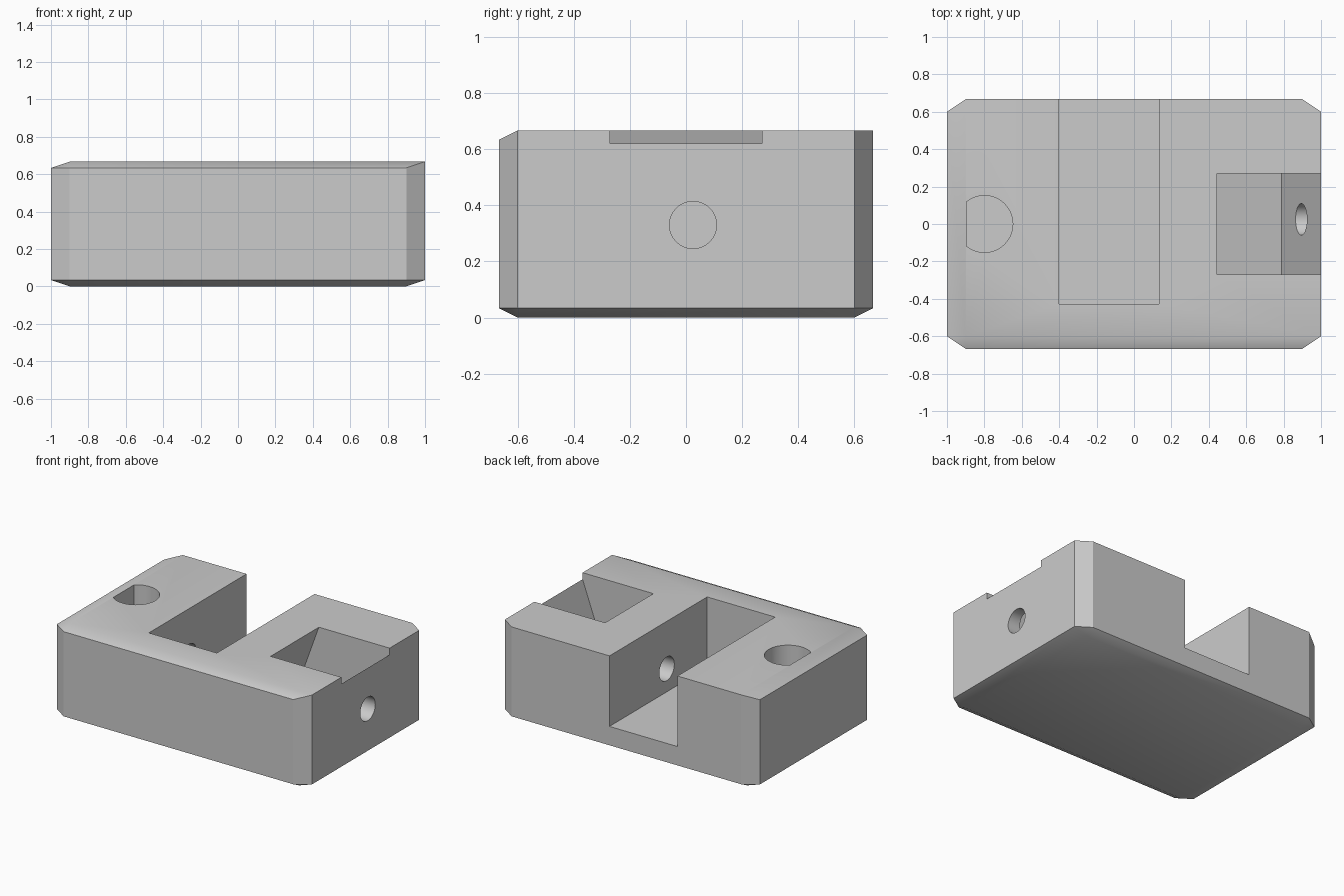
import bpy
import bmesh
from math import cos, sin, pi, radians
from mathutils import Matrix, Vector

old = bpy.data.objects.get("Cube")
if old:
    bpy.data.objects.remove(old, do_unlink=True)

W, D, H = 1.0, 0.667, 0.667      # half width, half depth, full height
FLOOR = 0.167                    # floor of the slot and the round pocket

grey = bpy.data.materials.new("plain grey")
grey.use_nodes = True
colour = (0.6, 0.6, 0.6, 1)
grey.diffuse_color = colour
grey.node_tree.nodes["Principled BSDF"].inputs["Base Color"].default_value = colour


def make_object(name, bm):
    bmesh.ops.recalc_face_normals(bm, faces=bm.faces)
    mesh = bpy.data.meshes.new(name)
    bm.to_mesh(mesh)
    bm.free()
    mesh.materials.append(grey)
    obj = bpy.data.objects.new(name, mesh)
    bpy.context.collection.objects.link(obj)
    return obj


def prism(name, points, offset):
    """Extrude a closed loop of points along an offset."""
    bm = bmesh.new()
    face = bm.faces.new([bm.verts.new(p) for p in points])
    new = bmesh.ops.extrude_face_region(bm, geom=[face], use_keep_orig=True)
    verts = [v for v in new["geom"] if isinstance(v, bmesh.types.BMVert)]
    bmesh.ops.translate(bm, verts=verts, vec=offset)
    return make_object(name, bm)


# Block: bevelled cube squashed to size; the back and left top edges stay sharp
bm = bmesh.new()
bmesh.ops.create_cube(bm, size=2)


def chamfered(edge):
    mid = (edge.verts[0].co + edge.verts[1].co) / 2
    return mid.z < 0.5 or mid.x < -0.5 or mid.y < -0.5


bmesh.ops.bevel(bm, geom=[e for e in bm.edges if chamfered(e)], offset=0.1,
                segments=1, affect='EDGES')
bmesh.ops.transform(bm, verts=bm.verts, matrix=Matrix.Translation((0, 0, H / 2))
                    @ Matrix.Diagonal((W, D, H / 2, 1)))
block = make_object("block", bm)

# Slot open to the back and top
slot = prism("slot_cutter", [(-0.4, -0.427, FLOOR), (0.133, -0.427, FLOOR),
                             (0.133, 1, FLOOR), (-0.4, 1, FLOOR)], (0, 0, 1))

# Tilted pocket behind a low lip on the left side
tilt = radians(20)
down = Vector((-sin(tilt), 0, -cos(tilt)))
across = Vector((cos(tilt), 0, -sin(tilt)))
lip = Vector((W, -0.27, 0.62))
inner = Vector((0.445, -0.27, H))
corner = lip + down * 0.62
far = corner - across * (lip - inner).dot(across)
pocket = prism("pocket_cutter", [lip, corner, far, inner, inner + Vector((0, 0, 0.2)),
                                 lip + Vector((0.2, 0, 0.2)), lip + Vector((0.2, 0, 0))],
               (0, 0.54, 0))

# Round pocket with a flat where it meets the chamfer
ring = [2 * pi * i / 64 for i in range(64)]
circle = [(-0.8 + 0.152 * cos(a), 0.152 * sin(a)) for a in ring]
arc = [(x, y, FLOOR) for x, y in circle if x > -0.905]
well = prism("well_cutter", arc, (0, 0, 1))

# Cross hole from the left side through to the round pocket
bore = prism("bore_cutter", [(-0.8, 0.025 + 0.084 * cos(a), 0.33 + 0.084 * sin(a))
                             for a in ring], (2, 0, 0))

# Cut everything out of the block
bpy.context.view_layer.objects.active = block
for cutter in (slot, pocket, well, bore):
    mod = block.modifiers.new(cutter.name, 'BOOLEAN')
    mod.operation = 'DIFFERENCE'
    mod.solver = 'EXACT'
    mod.object = cutter
    bpy.ops.object.modifier_apply(modifier=mod.name)
    bpy.data.objects.remove(cutter, do_unlink=True)

bpy.ops.object.select_all(action='DESELECT')
block.select_set(True)
bpy.ops.object.shade_smooth_by_angle(angle=radians(30))
